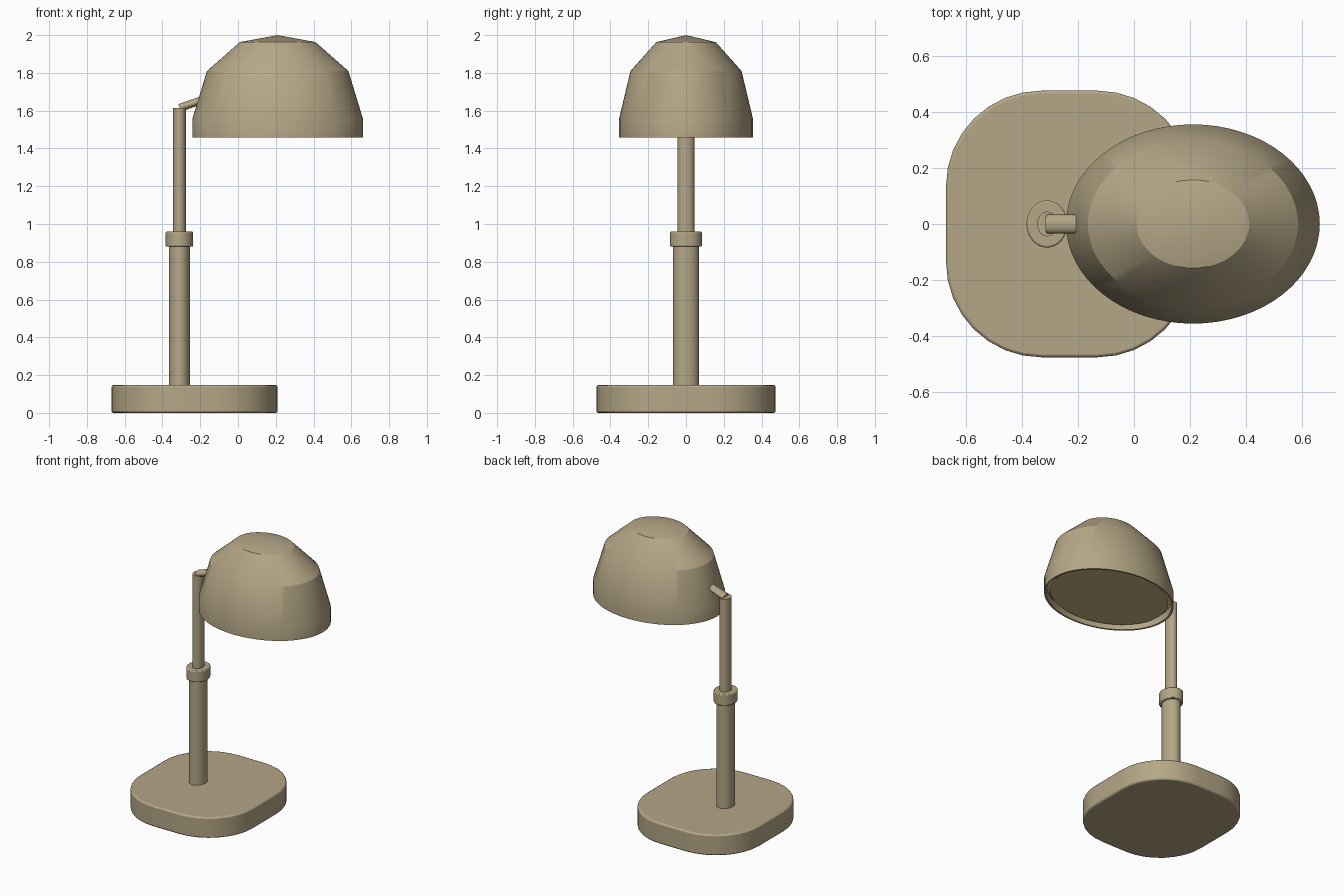
import bpy, bmesh
from math import sin, cos, pi, radians

cube = bpy.data.objects.get("Cube")
if cube:
    bpy.data.objects.remove(cube)


def material(name, colour):
    m = bpy.data.materials.new(name)
    m.use_nodes = True
    m.diffuse_color = colour
    m.node_tree.nodes["Principled BSDF"].inputs["Base Color"].default_value = colour
    return m


metal = material("warm beige", (0.46, 0.385, 0.24, 1))
glow = material("diffuser tan", (0.60, 0.47, 0.22, 1))


def finish(name, bm, mat, bevel=0):
    bmesh.ops.recalc_face_normals(bm, faces=bm.faces)
    mesh = bpy.data.meshes.new(name)
    bm.to_mesh(mesh)
    bm.free()
    ob = bpy.data.objects.new(name, mesh)
    bpy.context.collection.objects.link(ob)
    mesh.materials.append(mat)
    if bevel:
        mod = ob.modifiers.new("soft edge", "BEVEL")
        mod.width = bevel
        mod.segments = 2
        mod.limit_method = "ANGLE"
        mod.angle_limit = radians(50)
    bpy.ops.object.select_all(action="DESELECT")
    ob.select_set(True)
    bpy.context.view_layer.objects.active = ob
    bpy.ops.object.shade_smooth_by_angle()
    return ob


def tube(name, x, z0, z1, rx, ry, bevel=0):
    """Upright oval cylinder."""
    bm = bmesh.new()
    bmesh.ops.create_cone(bm, cap_ends=True, segments=32, radius1=1, radius2=1, depth=1)
    for v in bm.verts:
        v.co = (x + v.co.x * rx, v.co.y * ry, z0 + (v.co.z + 0.5) * (z1 - z0))
    return finish(name, bm, metal, bevel)


# Rounded base slab
bm = bmesh.new()
outline = []
steps, radius = 8, 0.34
for corner, (sx, sy) in enumerate([(1, 1), (-1, 1), (-1, -1), (1, -1)]):
    for i in range(steps + 1):
        a = (corner + i / steps) * pi / 2
        outline.append(bm.verts.new((-0.23 + sx * 0.1 + radius * cos(a),
                                     sy * 0.135 + radius * sin(a), 0)))
slab = bm.faces.new(outline)
top = bmesh.ops.extrude_face_region(bm, geom=[slab])["geom"]
for v in top:
    if isinstance(v, bmesh.types.BMVert):
        v.co.z = 0.147
finish("base", bm, metal, 0.01)

# Telescopic stem
POLE_X = -0.31
tube("lower_pole", POLE_X, 0.14, 0.90, 0.056, 0.068)
tube("collar", POLE_X, 0.88, 0.96, 0.073, 0.084, 0.006)
tube("upper_pole", POLE_X, 0.93, 1.615, 0.035, 0.044)

# Tilted arm reaching into the shade
arm = tube("arm", 0, -0.01, 0.26, 0.021, 0.033)
arm.location = (POLE_X + 0.01, 0, 1.618)
arm.rotation_euler.y = radians(71)

# Oval faceted shade: rings joined up to an apex, open below
SHADE_X, RX, RY = 0.21, 0.452, 0.355
SIDES = 64


def oval(bm, scale, z):
    return [bm.verts.new((SHADE_X + RX * scale * cos(2 * pi * i / SIDES),
                          RY * scale * sin(2 * pi * i / SIDES), z)) for i in range(SIDES)]


bm = bmesh.new()
rings = [oval(bm, s, z) for s, z in
         [(0.97, 1.56), (0.97, 1.457), (1, 1.457), (1, 1.555), (0.828, 1.81), (0.443, 1.963)]]
apex = bm.verts.new((SHADE_X, 0, 2.0))
for low, high in zip(rings, rings[1:]):
    for i in range(SIDES):
        j = (i + 1) % SIDES
        bm.faces.new((low[i], low[j], high[j], high[i]))
for i in range(SIDES):
    bm.faces.new((rings[-1][i], rings[-1][(i + 1) % SIDES], apex))
finish("shade", bm, metal)

# Light diffuser just inside the opening
bm = bmesh.new()
lower, upper = oval(bm, 0.91, 1.48), oval(bm, 0.965, 1.505)
bm.faces.new(lower)
for i in range(SIDES):
    j = (i + 1) % SIDES
    bm.faces.new((lower[i], lower[j], upper[j], upper[i]))
bm.faces.new(upper)
finish("diffuser", bm, glow)
